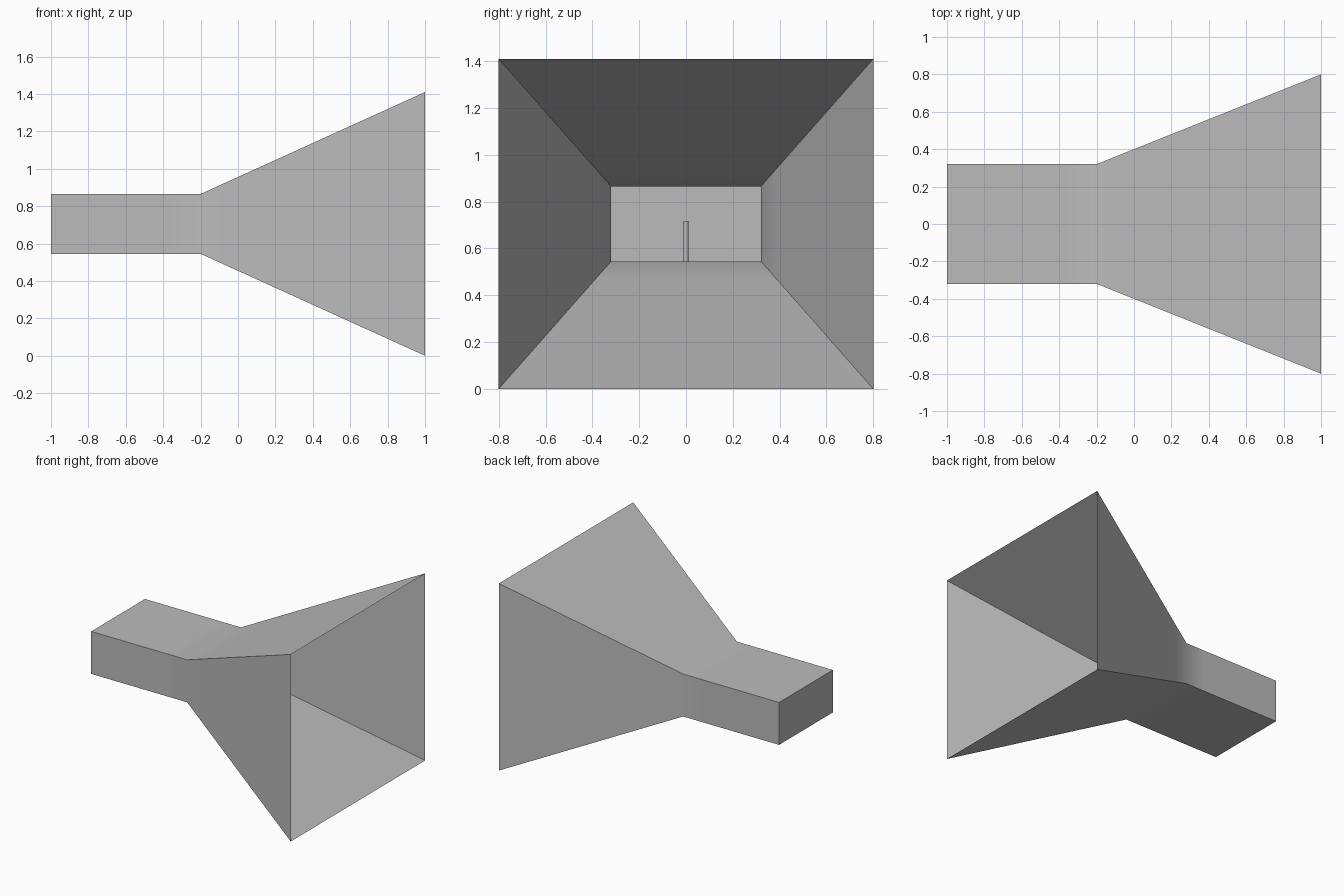
import bpy
import bmesh
import math

cube = bpy.data.objects.get("Cube")
if cube:
    bpy.data.objects.remove(cube, do_unlink=True)

MID_Z = 0.705                      # height of the horn axis
THROAT = (0.32, 0.16)              # half width, half height
MOUTH = (0.8, 0.705)
BACK_X, BEND_X, MOUTH_X = -1.0, -0.2, 1.0

metal = bpy.data.materials.new("grey metal")
metal.use_nodes = True
grey = (0.5, 0.5, 0.5, 1)
metal.diffuse_color = grey
metal.node_tree.nodes["Principled BSDF"].inputs["Base Color"].default_value = grey


def finish(name, bm):
    mesh = bpy.data.meshes.new(name)
    bm.to_mesh(mesh)
    bm.free()
    mesh.materials.append(metal)
    obj = bpy.data.objects.new(name, mesh)
    bpy.context.collection.objects.link(obj)
    bpy.ops.object.select_all(action="DESELECT")
    obj.select_set(True)
    bpy.context.view_layer.objects.active = obj
    bpy.ops.object.shade_smooth_by_angle(angle=math.radians(30))
    return obj


def section(x):
    """Half width and half height of the horn at x."""
    t = max(0, (x - BEND_X) / (MOUTH_X - BEND_X))
    return [a + (b - a) * t for a, b in zip(THROAT, MOUTH)]


# Horn: thin sheet, closed behind and open at the mouth;
# extra rings keep the soft bend close to the throat
bm = bmesh.new()
rings = []
for x in (BACK_X, BEND_X - 0.15, BEND_X, BEND_X + 0.15, MOUTH_X):
    w, h = section(x)
    rings.append([bm.verts.new((x, sy * w, MID_Z + sz * h))
                  for sy, sz in ((-1, -1), (1, -1), (1, 1), (-1, 1))])
bm.faces.new(rings[0])
for a, b in zip(rings, rings[1:]):
    for i in range(4):
        j = (i + 1) % 4
        bm.faces.new((a[i], a[j], b[j], b[i]))
bmesh.ops.recalc_face_normals(bm, faces=bm.faces)
finish("horn", bm)

# Feed pin standing on the throat floor
PIN_HEIGHT = 0.173
bm = bmesh.new()
bmesh.ops.create_cone(bm, cap_ends=True, segments=16, radius1=0.01,
                      radius2=0.01, depth=PIN_HEIGHT)
pin = finish("feed_pin", bm)
pin.location = (-0.7, 0, MID_Z - THROAT[1] + PIN_HEIGHT / 2)
